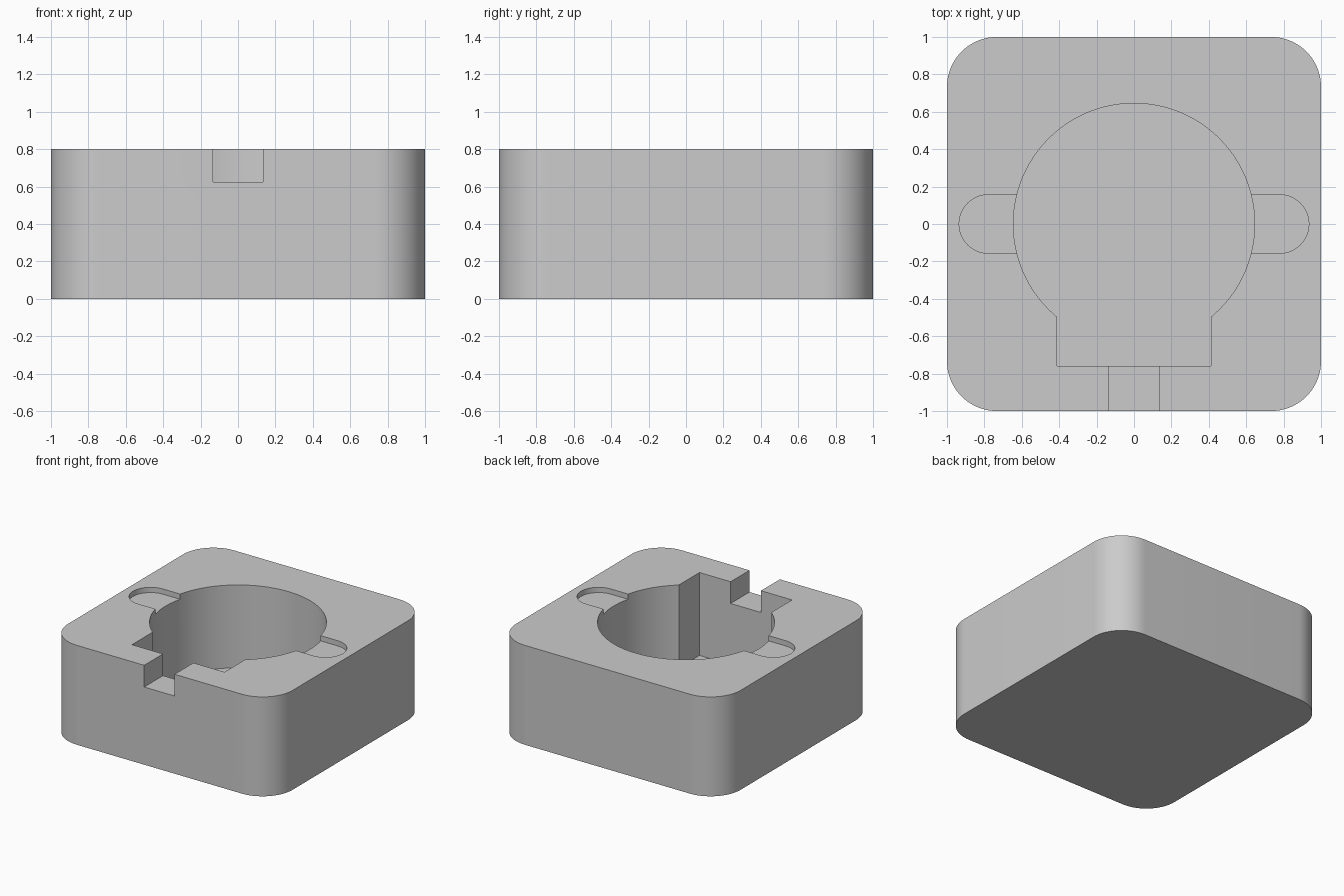
import bpy, bmesh, math

HEIGHT = 0.8
ABOVE = 1.0

old = bpy.data.objects.get("Cube")
if old:
    bpy.data.objects.remove(old, do_unlink=True)

# Single plain grey
grey = bpy.data.materials.new("plain grey")
grey.use_nodes = True
colour = (0.6, 0.6, 0.6, 1)
grey.diffuse_color = colour
grey.node_tree.nodes["Principled BSDF"].inputs["Base Color"].default_value = colour


def arc(cx, cy, radius, start, end, steps):
    """Points on an arc, angles in degrees."""
    angles = [math.radians(start + (end - start) * i / steps) for i in range(steps + 1)]
    return [(cx + radius * math.cos(a), cy + radius * math.sin(a)) for a in angles]


def prism(name, outline, bottom, top):
    """Extrude a counter-clockwise outline from bottom to top."""
    bm = bmesh.new()
    face = bm.faces.new([bm.verts.new((x, y, bottom)) for x, y in outline])
    lifted = bmesh.ops.extrude_face_region(bm, geom=[face])["geom"]
    for v in lifted:
        if isinstance(v, bmesh.types.BMVert):
            v.co.z = top
    bmesh.ops.recalc_face_normals(bm, faces=bm.faces)
    mesh = bpy.data.meshes.new(name)
    bm.to_mesh(mesh)
    bm.free()
    mesh.materials.append(grey)
    obj = bpy.data.objects.new(name, mesh)
    bpy.context.collection.objects.link(obj)
    return obj


def rectangle(x, front, back):
    return [(-x, front), (x, front), (x, back), (-x, back)]


# Rounded block
corner = 0.267
inner = 1 - corner
outline = []
for i, (sx, sy) in enumerate([(1, 1), (-1, 1), (-1, -1), (1, -1)]):
    outline += arc(sx * inner, sy * inner, corner, 90 * i, 90 * i + 90, 20)
block = prism("block", outline, 0, HEIGHT)

# Deep round pocket with a square bay toward the front
radius, bay = 0.645, 0.412
side = math.degrees(math.acos(bay / radius))
pocket = arc(0, 0, radius, -side, 180 + side, 96) + [(-bay, -0.76), (bay, -0.76)]
cutters = [prism("pocket_cutter", pocket, 0.133, ABOVE)]

# Notch through the front wall
cutters.append(prism("notch_cutter", rectangle(0.135, -1.2, -0.6), 0.625, ABOVE))

# Shallow round-ended finger recesses across the pocket
cap, reach = 0.157, 0.778
recess = arc(reach, 0, cap, -90, 90, 24) + arc(-reach, 0, cap, 90, 270, 24)
cutters.append(prism("recess_cutter", recess, HEIGHT - 0.042, ABOVE))

# Cut the recesses out of the block
bpy.ops.object.select_all(action="DESELECT")
block.select_set(True)
bpy.context.view_layer.objects.active = block
for cutter in cutters:
    cutter.hide_render = True
    mod = block.modifiers.new(cutter.name, "BOOLEAN")
    mod.operation = "DIFFERENCE"
    mod.solver = "EXACT"
    mod.object = cutter
    bpy.ops.object.modifier_apply(modifier=mod.name)
    bpy.data.objects.remove(cutter, do_unlink=True)

bpy.ops.object.shade_smooth_by_angle(angle=math.radians(30))
